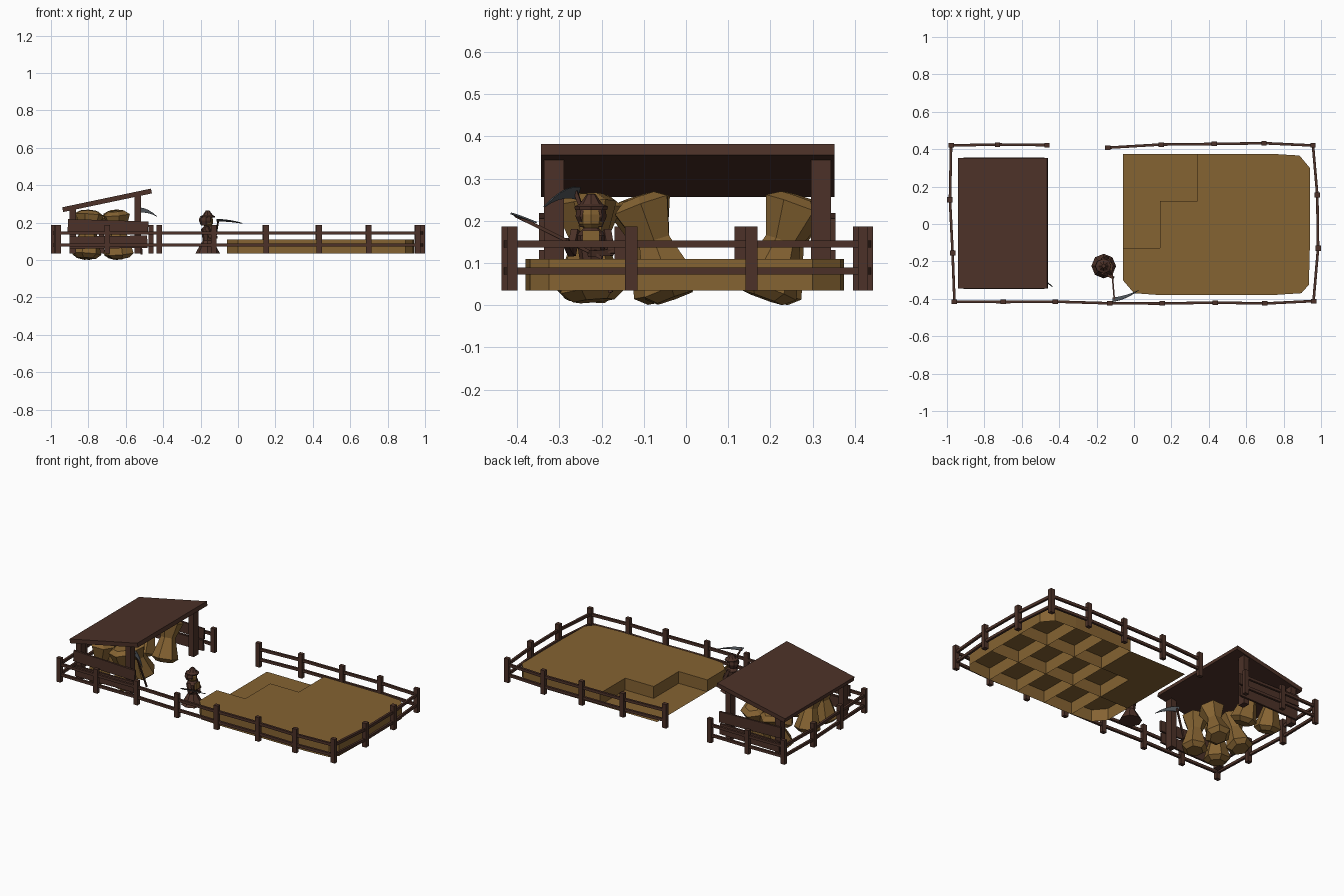
import bpy, bmesh, math
from mathutils import Vector, Matrix

if "Cube" in bpy.data.objects:
    bpy.data.objects.remove(bpy.data.objects["Cube"])


def material(name, rgb):
    m = bpy.data.materials.new(name)
    m.diffuse_color = (*rgb, 1)
    m.use_nodes = True
    m.node_tree.nodes["Principled BSDF"].inputs["Base Color"].default_value = m.diffuse_color
    return m


WOOD = material("dark wood", (0.072, 0.031, 0.021))
STRAW = material("straw", (0.235, 0.125, 0.032))
STEEL = material("steel", (0.07, 0.08, 0.09))


def finish(bm, name, mat, normals=True):
    if normals:
        bmesh.ops.recalc_face_normals(bm, faces=bm.faces)
    me = bpy.data.meshes.new(name)
    bm.to_mesh(me)
    bm.free()
    me.materials.append(mat)
    ob = bpy.data.objects.new(name, me)
    bpy.context.collection.objects.link(ob)
    return ob


def add_box(bm, center, size, rot=Matrix()):
    mat = Matrix.Translation(center) @ rot.to_4x4() @ Matrix.Diagonal((*size, 1))
    bmesh.ops.create_cube(bm, size=1, matrix=mat)


def add_beam(bm, a, b, width, height, extra=0.0):
    """Box running from a to b."""
    a, b = Vector(a), Vector(b)
    d = b - a
    x = d.normalized()
    y = Vector((0, 0, 1)).cross(x).normalized()
    z = x.cross(y)
    rot = Matrix((x, y, z)).transposed()
    add_box(bm, (a + b) / 2, (d.length + extra, width, height), rot)


def add_lathe(bm, profile, sides, mat, squash=1.0):
    """Closed faceted solid from (radius, z) pairs."""
    rings = []
    for r, z in profile:
        rings.append([bm.verts.new(mat @ Vector((
            r * math.cos(2 * math.pi * i / sides),
            squash * r * math.sin(2 * math.pi * i / sides), z)))
            for i in range(sides)])
    for lo, hi in zip(rings, rings[1:]):
        for i in range(sides):
            j = (i + 1) % sides
            bm.faces.new((lo[i], lo[j], hi[j], hi[i]))
    bm.faces.new(rings[0][::-1])
    bm.faces.new(rings[-1])


def blade(name, a, mid, b, wide, thick=0.004):
    """Curved blade tapering from a to a point near b."""
    a, mid, b, wide = Vector(a), Vector(mid), Vector(b), Vector(wide)
    n = (b - a).cross(wide).normalized() * thick / 2
    bm = bmesh.new()
    rows = []
    for i in range(6):
        t = i / 5
        p = a * (1 - t) ** 2 + mid * 2 * t * (1 - t) + b * t * t
        w = wide * (1 - 0.92 * t ** 1.5) / 2
        rows.append([bm.verts.new(p + s * w + k * n)
                     for s, k in ((1, 1), (-1, 1), (-1, -1), (1, -1))])
    for r, q in zip(rows, rows[1:]):
        for i in range(4):
            j = (i + 1) % 4
            bm.faces.new((r[i], r[j], q[j], q[i]))
    bm.faces.new(rows[0])
    bm.faces.new(rows[-1])
    finish(bm, name, STEEL)


# ---- fence: posts along an open line, with two rails ----
FENCE = [(-0.465, 0.422), (-0.73, 0.425), (-0.978, 0.42), (-0.984, 0.13),
         (-0.97, -0.155), (-0.96, -0.415), (-0.70, -0.417), (-0.42, -0.415),
         (-0.13, -0.424), (0.15, -0.425), (0.435, -0.42), (0.70, -0.425),
         (0.96, -0.412), (0.984, -0.13), (0.98, 0.155), (0.957, 0.42),
         (0.695, 0.432), (0.43, 0.428), (0.145, 0.425), (-0.14, 0.408)]
bm = bmesh.new()
for x, y in FENCE:
    add_box(bm, (x, y, 0.111), (0.029, 0.024 if abs(y) > 0.4 else 0.029, 0.152))
finish(bm, "fence_posts", WOOD)
bm = bmesh.new()
for p, q in zip(FENCE, FENCE[1:]):
    for z in (0.081, 0.145):
        add_beam(bm, (*p, z), (*q, z), 0.014, 0.017, 0.008)
finish(bm, "fence_rails", WOOD)

# ---- crop field: open-bottomed tiles, with harvested tiles left flat ----
LOW, HIGH = 0.035, 0.11
XS = [-0.06, 0.14, 0.34, 0.54, 0.74, 0.94]
YS = [-0.38, -0.127, 0.123, 0.375]
MOWN = {(0, 1), (0, 2), (1, 2)}
CORNERS = {  # clipped outer corners
    (0, 0): [(0.14, -0.127), (-0.06, -0.127), (-0.06, -0.30), (0.0, -0.37), (0.14, -0.38)],
    (4, 0): [(0.74, -0.127), (0.74, -0.38), (0.895, -0.37), (0.935, -0.325), (0.94, -0.127)],
    (4, 2): [(0.74, 0.123), (0.94, 0.123), (0.94, 0.30), (0.885, 0.366), (0.74, 0.375)],
}
crop, stubble = bmesh.new(), bmesh.new()
for i in range(5):
    for j in range(3):
        x0, x1, y0, y1 = XS[i], XS[i + 1], YS[j], YS[j + 1]
        pts = CORNERS.get((i, j), [(x0, y0), (x1, y0), (x1, y1), (x0, y1)])
        if (i, j) in MOWN:
            stubble.faces.new([stubble.verts.new((x, y, LOW)) for x, y in pts])
            continue
        top = [crop.verts.new((x, y, HIGH)) for x, y in pts]
        bot = [crop.verts.new((x, y, LOW)) for x, y in pts]
        crop.faces.new(top)
        for k in range(len(pts)):
            n = (k + 1) % len(pts)
            crop.faces.new((bot[k], bot[n], top[n], top[k]))
finish(crop, "crop_tiles", STRAW, normals=False)
finish(stubble, "mown_ground", STRAW, normals=False)

# ---- shed ----
bm = bmesh.new()
slope = Matrix.Rotation(-math.atan2(0.10, 0.475), 3, 'Y')
add_box(bm, (-0.70, 0.004, 0.319), (0.485, 0.696, 0.026), slope)
finish(bm, "shed_roof", WOOD)
bm = bmesh.new()
for y in (-0.313, 0.320):
    for x, top in ((-0.883, 0.275), (-0.536, 0.347)):
        add_box(bm, (x, y, (LOW + top) / 2), (0.036, 0.047, top - LOW))
finish(bm, "shed_posts", WOOD)
bm = bmesh.new()
for y in (-0.342, 0.349):
    add_beam(bm, (-0.91, y, 0.185), (-0.48, y, 0.172), 0.012, 0.068)
    add_beam(bm, (-0.90, y, 0.092), (-0.485, y, 0.098), 0.012, 0.066)
finish(bm, "shed_wall_boards", WOOD)

# ---- straw sheaves: tied in the middle, leaning in the shed ----
SHEAF = [(0.050, -0.128), (0.078, -0.105), (0.043, 0.015), (0.076, 0.105), (0.045, 0.125)]
bm = bmesh.new()
for x, y, tx, ty, turn in ((-0.80, -0.23, -4, 4, 10), (-0.64, -0.23, 5, -5, 40),
                           (-0.81, -0.08, 17, 3, 25), (-0.65, -0.07, 20, -4, 0),
                           (-0.80, 0.235, -18, 4, 15), (-0.65, 0.225, -20, -3, 35)):
    m = (Matrix.Translation((x, y, 0.134))
         @ Matrix.Rotation(math.radians(tx), 4, 'X')
         @ Matrix.Rotation(math.radians(ty), 4, 'Y')
         @ Matrix.Rotation(math.radians(turn), 4, 'Z'))
    add_lathe(bm, SHEAF, 6, m)
sheaves = finish(bm, "straw_sheaves", STRAW)
low = min(v.co.z for v in sheaves.data.vertices)
sheaves.location.z = -low

# ---- farm worker ----
BODY = Matrix.Translation((-0.162, -0.225, 0))
bm = bmesh.new()
add_lathe(bm, [(0.066, LOW), (0.052, 0.06), (0.026, 0.105)], 8, BODY)
finish(bm, "worker_skirt", WOOD)
bm = bmesh.new()
add_lathe(bm, [(0.026, 0.10), (0.036, 0.165), (0.016, 0.185)], 8, BODY)
finish(bm, "worker_torso", WOOD)
bm = bmesh.new()
add_box(bm, (-0.127, -0.225, 0.158), (0.009, 0.040, 0.038))
finish(bm, "worker_chest", STRAW)
bm = bmesh.new()
add_lathe(bm, [(0.014, 0.178), (0.027, 0.192), (0.028, 0.215), (0.02, 0.24)], 8, BODY)
finish(bm, "worker_face", STRAW)
bm = bmesh.new()
hood = Matrix.Translation((-0.172, -0.225, 0))
add_lathe(bm, [(0.026, 0.185), (0.037, 0.21), (0.034, 0.228)], 8, hood)
finish(bm, "worker_hair", WOOD)
bm = bmesh.new()
add_lathe(bm, [(0.038, 0.226), (0.040, 0.234), (0.027, 0.24), (0.010, 0.264)], 8, BODY)
finish(bm, "worker_hat", WOOD)
bm = bmesh.new()
for y, elbow, hand in ((-0.262, (-0.145, -0.272, 0.125), (-0.115, -0.285, 0.150)),
                       (-0.188, (-0.145, -0.180, 0.125), (-0.118, -0.225, 0.122))):
    add_beam(bm, (-0.165, y, 0.172), elbow, 0.018, 0.018, 0.01)
    add_beam(bm, elbow, hand, 0.015, 0.015, 0.01)
finish(bm, "worker_arms", WOOD)

# ---- scythes: one held, one leaning on the shed ----
bm = bmesh.new()
add_beam(bm, (-0.122, -0.20, 0.112), (-0.105, -0.405, 0.213), 0.008, 0.008)
finish(bm, "held_scythe_shaft", WOOD)
blade("held_scythe_blade", (-0.115, -0.405, 0.213), (-0.04, -0.395, 0.212),
      (0.023, -0.355, 0.196), (0.0, 0.022, -0.010))
bm = bmesh.new()
add_beam(bm, (-0.535, -0.262, 0.27), (-0.515, -0.178, 0.03), 0.009, 0.009)
finish(bm, "spare_scythe_shaft", WOOD)
blade("spare_scythe_blade", (-0.545, -0.255, 0.265), (-0.49, -0.29, 0.275),
      (-0.435, -0.336, 0.234), (0.0, 0.008, 0.030))
